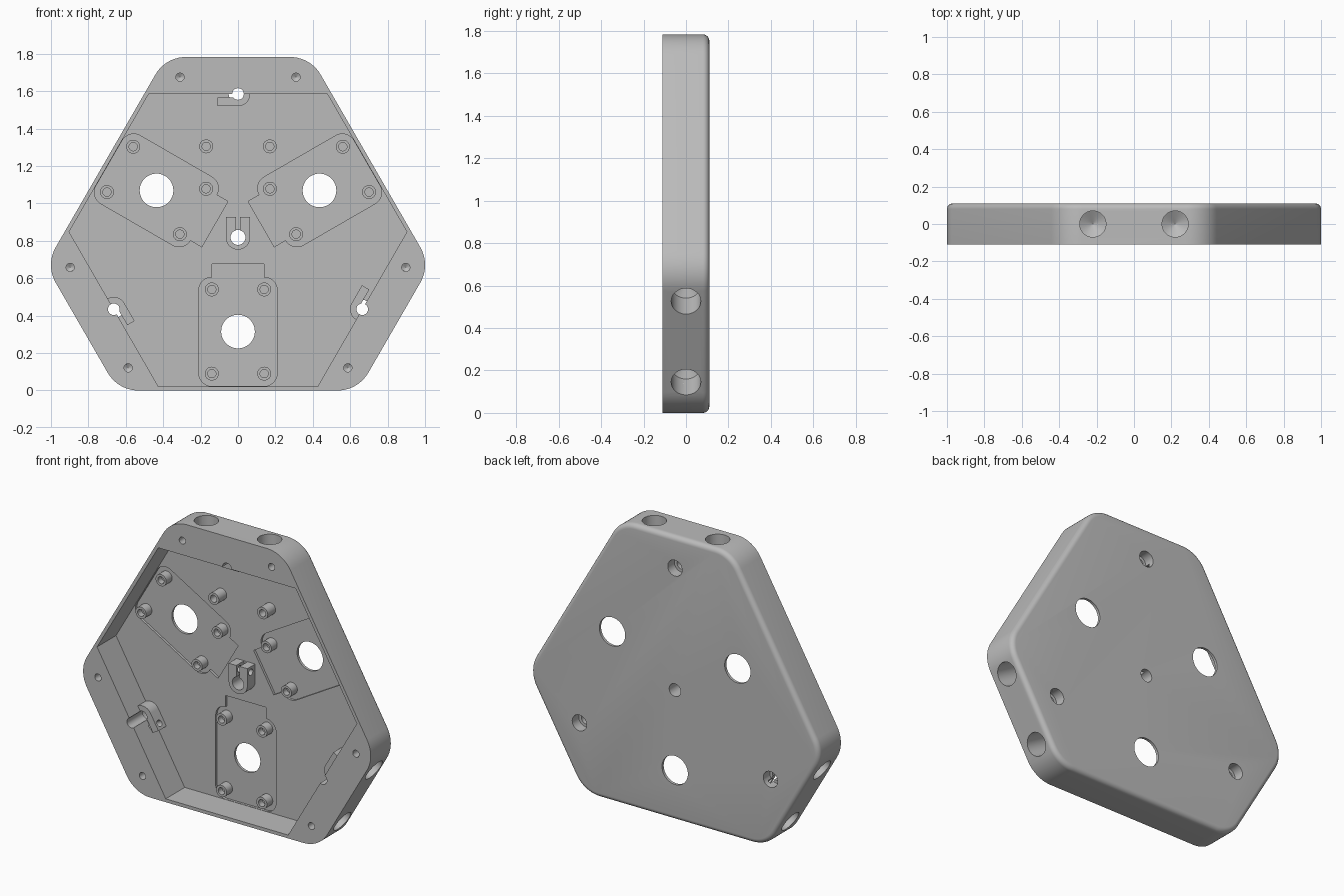
import bpy, bmesh, math
from mathutils import Matrix, Vector

if "Cube" in bpy.data.objects:
    bpy.data.objects.remove(bpy.data.objects["Cube"])

CZ = 0.818                      # height of the three-fold axis
FRONT, BACK = -0.11, 0.11
FLOOR, POCKET = 0.078, 0.093
TURNS = [math.radians(a) for a in (0, 120, 240)]

grey = bpy.data.materials.new("warm_grey")
grey.use_nodes = True
colour = (0.5, 0.5, 0.5, 1)
grey.diffuse_color = colour
grey.node_tree.nodes["Principled BSDF"].inputs["Base Color"].default_value = colour


def place(u, y, v, turn=0):
    """Local plate coordinates to world, turned about the central axis."""
    return Matrix.Translation((0, 0, CZ)) @ Matrix.Rotation(turn, 4, "Y") @ Vector((u, y, v))


def loft(bm, rings):
    """Skin a stack of equal rings and cap both ends."""
    rings = [[bm.verts.new(p) for p in ring] for ring in rings]
    n = len(rings[0])
    faces = [bm.faces.new(rings[0]), bm.faces.new(rings[-1])]
    for a, b in zip(rings, rings[1:]):
        for i in range(n):
            j = (i + 1) % n
            faces.append(bm.faces.new((a[i], a[j], b[j], b[i])))
    bmesh.ops.recalc_face_normals(bm, faces=faces)


def prism(bm, pts, y0, y1, turn=0):
    loft(bm, [[place(u, y, v, turn) for u, v in pts] for y in (y0, y1)])


def arc(u, v, r, start, end, n=32):
    angles = [math.radians(start + (end - start) * i / n) for i in range(n + 1)]
    return [(u + r * math.cos(a), v + r * math.sin(a)) for a in angles]


def disc(u, v, r, n=32):
    return arc(u, v, r, 0, 360, n)[:-1]


def rect(u0, u1, v0, v1):
    return [(u0, v0), (u1, v0), (u1, v1), (u0, v1)]


def drill(bm, stations, origin, axis, turn=0):
    """Round bore through (depth, radius) stations along a local axis."""
    basis = Vector(axis).to_track_quat("Z", "Y")
    rings = []
    for depth, r in stations:
        ring = [Vector(origin) + basis @ Vector((a, b, depth)) for a, b in disc(0, 0, r)]
        rings.append([place(*p, turn) for p in ring])
    loft(bm, rings)


def hexagon(long_side, short_side):
    """Corners of a six-sided outline from its two side distances."""
    half = (long_side - short_side / 2) / math.cos(math.pi / 6)
    out = []
    for t in TURNS:
        for u in (half, -half):
            out.append((u * math.cos(t) - short_side * math.sin(t),
                        u * math.sin(t) + short_side * math.cos(t)))
    return out


def rounded_hexagon(long_side, short_side, r):
    pts = []
    for u, v in hexagon(long_side - r, short_side - r):
        mid = round((math.degrees(math.atan2(v, u)) - 0) / 60) * 60
        pts += arc(u, v, r, mid - 30, mid + 30, 10)
    return pts


def make(name, bm):
    mesh = bpy.data.meshes.new(name)
    bm.to_mesh(mesh)
    bm.free()
    mesh.materials.append(grey)
    ob = bpy.data.objects.new(name, mesh)
    bpy.context.collection.objects.link(ob)
    return ob


def combine(target, operation, build):
    """Build a helper mesh, apply it to the target, then remove it."""
    bm = bmesh.new()
    build(bm)
    helper = make("helper", bm)
    helper.hide_render = True
    mod = target.modifiers.new(operation, "BOOLEAN")
    mod.operation, mod.object, mod.solver = operation, helper, "EXACT"
    mod.use_self = True
    bpy.context.view_layer.objects.active = target
    bpy.ops.object.modifier_apply(modifier=mod.name)
    bpy.data.objects.remove(helper)


# Outer shell with a rounded back edge
bm = bmesh.new()
prism(bm, rounded_hexagon(0.818, 0.965, 0.19), FRONT, BACK)
rim = [e for e in bm.edges if all(v.co.y > 0 for v in e.verts)]
bmesh.ops.bevel(bm, geom=rim, offset=0.03, segments=6, profile=0.5, affect="EDGES")
housing = make("housing", bm)

# Main cavity
combine(housing, "DIFFERENCE",
        lambda bm: prism(bm, hexagon(0.797, 0.767), FRONT - 0.1, FLOOR))


# Shallow pockets with a tab at the inner end
def pockets(bm):
    shape = (arc(-0.14, -0.725, 0.07, 180, 270, 8) + arc(0.14, -0.725, 0.07, 270, 360, 8)
             + arc(0.14, -0.283, 0.07, 0, 90, 8) + [(0.14, -0.143), (-0.14, -0.143)]
             + arc(-0.14, -0.283, 0.07, 90, 180, 8))
    for t in TURNS:
        prism(bm, shape, FLOOR - 0.03, POCKET, t)


combine(housing, "DIFFERENCE", pockets)

# Mounting posts
posts = [(s * 0.14, v, 0.035, t) for t in TURNS for s in (-1, 1) for v in (-0.278, -0.728)]
posts += [(s * 0.17, 0.487, 0.0, 0) for s in (-1, 1)]


def post_bodies(bm):
    for u, v, top, t in posts:
        prism(bm, disc(u, v, 0.037), top, POCKET + 0.006, t)


def post_bores(bm):
    for u, v, top, t in posts:
        prism(bm, disc(u, v, 0.022), top - 0.02, FLOOR - 0.005, t)


combine(housing, "UNION", post_bodies)
combine(housing, "DIFFERENCE", post_bores)


# Split clamps, one central and one on each short side
def clamps(bm):
    prism(bm, arc(0, 0, 0.065, 180, 360) + [(0.065, 0.11), (-0.065, 0.11)], 0, FLOOR + 0.01)
    for t in TURNS:
        prism(bm, arc(0, 0.767, 0.065, -90, 90) + [(-0.11, 0.832), (-0.11, 0.702)],
              0, FLOOR + 0.01, t)


def clamp_slots(bm):
    prism(bm, rect(-0.012, 0.012, 0, 0.15), -0.03, FLOOR - 0.002)
    for t in TURNS:
        prism(bm, rect(-0.15, 0, 0.747, 0.767), -0.03, FLOOR - 0.002, t)


def clamp_cross_bores(bm):
    drill(bm, [(0, 0.02), (0.2, 0.02)], (-0.1, 0.035, 0.075), (1, 0, 0))
    for t in TURNS:
        drill(bm, [(0, 0.02), (0.1, 0.02)], (-0.075, 0.035, 0.68), (0, 0, 1), t)


combine(housing, "UNION", clamps)
combine(housing, "DIFFERENCE", clamp_slots)
combine(housing, "DIFFERENCE", clamp_cross_bores)


# Through holes, rim screw holes and blind side bores
def through_holes(bm):
    prism(bm, disc(0, 0, 0.04), -0.2, 0.2)
    for t in TURNS:
        prism(bm, disc(0, -0.503, 0.09, 48), -0.2, 0.2, t)
        prism(bm, disc(0, 0.767, 0.031), -0.2, 0.2, t)


def back_recesses(bm):
    for t in TURNS:
        prism(bm, disc(0, 0.767, 0.05), 0.045, 0.2, t)


def blind_bores(bm):
    for t in TURNS:
        for s in (-1, 1):
            drill(bm, [(-0.05, 0.022), (0.1, 0.022), (0.113, 0.0005)],
                  (s * 0.31, FRONT, 0.857), (0, 1, 0), t)
            drill(bm, [(-0.05, 0.07), (0.15, 0.07), (0.191, 0.0005)],
                  (s * 0.22, 0, 0.965), (0, 0, -1), t)


for cut in (through_holes, back_recesses, blind_bores):
    combine(housing, "DIFFERENCE", cut)

# Smooth curves, crisp edges
bpy.ops.object.select_all(action="DESELECT")
housing.select_set(True)
bpy.context.view_layer.objects.active = housing
bpy.ops.object.shade_smooth_by_angle(angle=math.radians(30))
